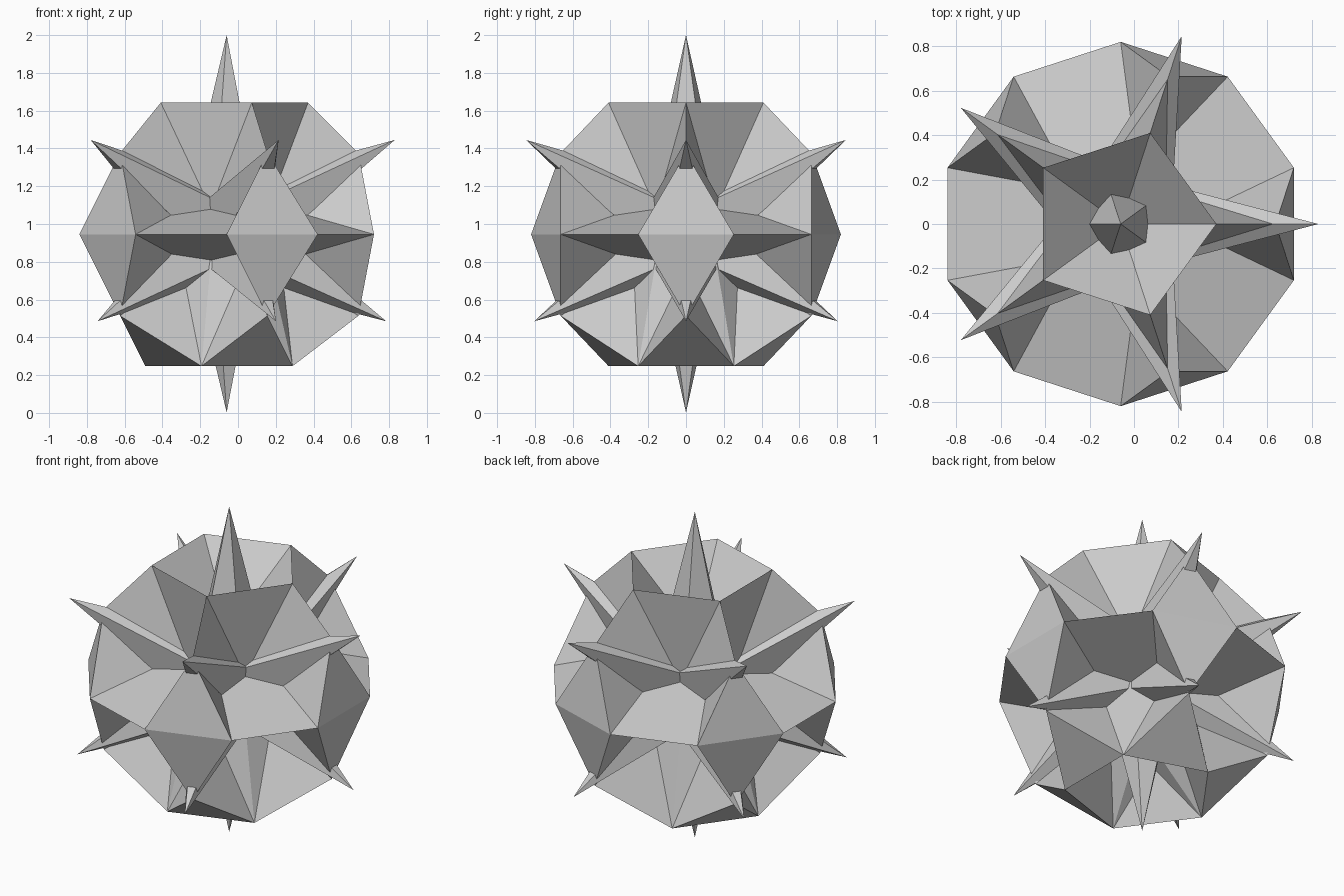
import bpy, bmesh
from math import sin, cos, tan, radians
from mathutils import Vector

old = bpy.data.objects.get("Cube")
if old:
    bpy.data.objects.remove(old, do_unlink=True)

CENTRE = Vector((-0.06, 0, 0.945))
ORIGIN = Vector((0, 0, 0))
RADIUS = 0.82          # outer radius of the body
PIT = 0.302            # distance of each pit bottom from the centre
LONG, SHORT = 0.8507 * RADIUS, 0.5257 * RADIUS
TURNS = range(0, 360, 72)

grey = bpy.data.materials.new("light_grey")
grey.use_nodes = True
colour = (0.6, 0.6, 0.6, 1)
grey.diffuse_color = colour
grey.node_tree.nodes["Principled BSDF"].inputs["Base Color"].default_value = colour


def polar(r, angle, z):
    a = radians(angle)
    return Vector((r * cos(a), r * sin(a), z))


def make_solid(name, faces):
    bm = bmesh.new()
    for points in faces:
        bm.faces.new([bm.verts.new(p) for p in points])
    bmesh.ops.remove_doubles(bm, verts=bm.verts, dist=0.0005)
    bmesh.ops.recalc_face_normals(bm, faces=bm.faces)
    mesh = bpy.data.meshes.new(name)
    bm.to_mesh(mesh)
    bm.free()
    mesh.materials.append(grey)
    ob = bpy.data.objects.new(name, mesh)
    ob.location = CENTRE
    bpy.context.collection.objects.link(ob)


def fan(ring, tip):
    return [(p, ring[(i + 1) % len(ring)], tip) for i, p in enumerate(ring)]


def make_pyramid(name, base, tip):
    make_solid(name, fan(base, tip) + [base])


# Rings of body corners, given by angle and side (1 up, -1 down)
def rim(angle):
    return polar(RADIUS, angle, 0)


def mid(angle, side):
    return polar(LONG, angle, side * SHORT)


def cap(angle, side):
    return polar(SHORT, angle, side * LONG)


def pit(angle, side):
    return polar(PIT * 0.894, angle, side * PIT * 0.447)


# Flat triangular plates tapering to the centre
for a in TURNS:
    for side, word in ((1, "upper"), (-1, "lower")):
        make_pyramid(f"{word}_plate", (rim(a - 18), rim(a + 18), mid(a, side)), ORIGIN)
    make_pyramid("bottom_plate", (mid(a, -1), cap(a - 36, -1), cap(a + 36, -1)), ORIGIN)

# Wedges around the middle, between the upper and lower pits
for a in TURNS:
    left, right = rim(a + 18), rim(a + 54)
    reach = PIT * 0.894 / cos(radians(36))
    inner = [(polar(reach, a, s * PIT * 0.447), polar(reach, a + 72, s * PIT * 0.447))
             for s in (1, -1)]
    (lu, ru), (ll, rl) = inner
    make_solid("middle_wedge", [(left, right, ru, lu), (left, right, rl, ll),
                                (left, lu, ll), (right, ru, rl), (lu, ru, rl, ll)])

# Top crown: a sunken top, walls down to the pits, and a fin at each corner
crown = fan([cap(a, 1) for a in TURNS], Vector((0, 0, PIT)))
for a in TURNS:
    crown.append((cap(a, 1), cap(a + 72, 1), pit(a + 36, 1)))
    crown.append((cap(a, 1), mid(a, 1), pit(a + 36, 1)))
    crown.append((cap(a, 1), mid(a, 1), pit(a - 36, 1)))
    crown.append((mid(a, 1), pit(a - 36, 1), pit(a + 36, 1)))
make_solid("top_crown", crown)

# Ridged points reaching the corners of the bottom
for a in TURNS:
    out, across = polar(1, a + 36, 0), polar(1, a + 126, 0)
    sides = [out * 0.276 + across * s * 0.3 + Vector((0, 0, -0.446)) for s in (1, -1)]
    ring = [pit(a + 36, -1), sides[0], Vector((0, 0, -PIT)), sides[1]]
    make_solid("bottom_point", fan(ring, cap(a + 36, -1)) + fan(ring, ORIGIN))


# Five-sided spikes growing out from the centre, one edge facing up or down
def make_spike(name, tip, angle, side, slope):
    axis = tip.normalized()
    across = polar(1, angle + 90, 0)
    ridge = axis.cross(across)
    if ridge.dot(polar(1, angle, 0)) > 0:
        ridge = -ridge
    width = slope * tip.length
    base = [(ridge * cos(radians(t)) + across * sin(radians(t))) * width for t in TURNS]
    make_pyramid(name, base, tip)


make_spike("top_spike", Vector((0, 0, 1.055)), 0, 1, 0.236)
make_spike("bottom_spike", Vector((0, 0, -0.943)), 0, -1, 0.236)
for i, a in enumerate(TURNS):
    make_spike(f"upper_spike_{i + 1}", polar(0.89, a, 0.5), a, 1, 0.25)
    make_spike(f"lower_spike_{i + 1}", polar(0.845, a, -0.46), a, -1, 0.25)
